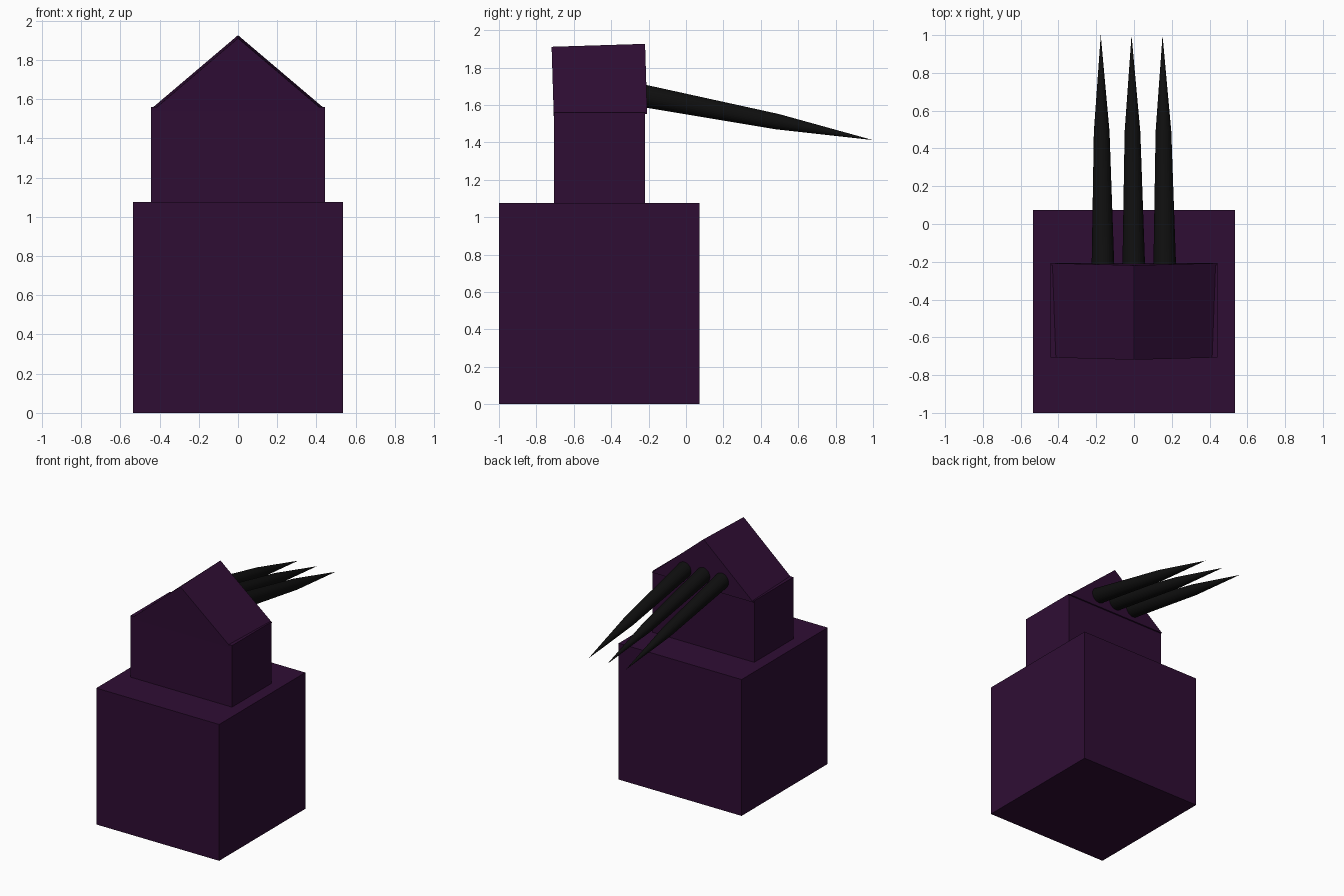
import bpy, bmesh, math
from mathutils import Vector

if "Cube" in bpy.data.objects:
    bpy.data.objects.remove(bpy.data.objects["Cube"])


def material(name, color):
    m = bpy.data.materials.new(name)
    m.diffuse_color = (*color, 1)
    m.use_nodes = True
    m.node_tree.nodes["Principled BSDF"].inputs["Base Color"].default_value = m.diffuse_color
    return m


purple = material("purple", (0.028, 0.004, 0.034))
black = material("black", (0.0045, 0.0045, 0.0045))


def box(name, lo, hi):
    lo, hi = Vector(lo), Vector(hi)
    bpy.ops.mesh.primitive_cube_add(size=1, location=(lo + hi) / 2)
    ob = bpy.context.object
    ob.name = name
    ob.scale = hi - lo
    ob.data.materials.append(purple)


def add_mesh(name, bm, mat):
    bmesh.ops.recalc_face_normals(bm, faces=bm.faces)
    me = bpy.data.meshes.new(name)
    bm.to_mesh(me)
    bm.free()
    me.materials.append(mat)
    ob = bpy.data.objects.new(name, me)
    bpy.context.collection.objects.link(ob)
    return ob


# Base block and upper block
box("base_block", (-0.536, -1.0, 0), (0.536, 0.073, 1.075))
box("upper_block", (-0.443, -0.707, 1.075), (0.443, -0.218, 1.56))

# Gable roof: triangular prism, tilted slightly up at the back
bm = bmesh.new()
tri = [bm.verts.new((x, -0.25, z)) for x, z in [(-0.443, 0), (0.443, 0), (0, 0.376)]]
face = bm.faces.new(tri)
ext = bmesh.ops.extrude_face_region(bm, geom=[face], use_keep_orig=True)
bmesh.ops.translate(bm, vec=(0, 0.5, 0),
                    verts=[v for v in ext["geom"] if isinstance(v, bmesh.types.BMVert)])
roof = add_mesh("gable_roof", bm, purple)
roof.location = (0, -0.457, 1.543)
roof.rotation_euler.x = math.radians(1.8)


# Spikes: tapered shaft and pointed tip, drooping backwards
def spike(name, x, sides=32):
    start, tip = Vector((x, -0.26, 1.655)), Vector((x - 0.012, 1.0, 1.412))
    axis = tip - start
    turn = axis.to_track_quat('Z', 'Y')
    bm = bmesh.new()
    rings = []
    for t, r in [(0, 0.061), (0.595, 0.0415)]:
        rings.append([bm.verts.new(start + axis * t + turn @ Vector(
            (r * math.cos(a), r * math.sin(a), 0)))
            for a in (math.tau * i / sides for i in range(sides))])
    point = bm.verts.new(tip)
    bm.faces.new(rings[0])
    for i in range(sides):
        j = (i + 1) % sides
        bm.faces.new((rings[0][i], rings[0][j], rings[1][j], rings[1][i]))
        bm.faces.new((rings[1][i], rings[1][j], point))
    add_mesh(name, bm, black)


for side, x in [("left", -0.164), ("middle", -0.001), ("right", 0.163)]:
    spike("spike_" + side, x)
